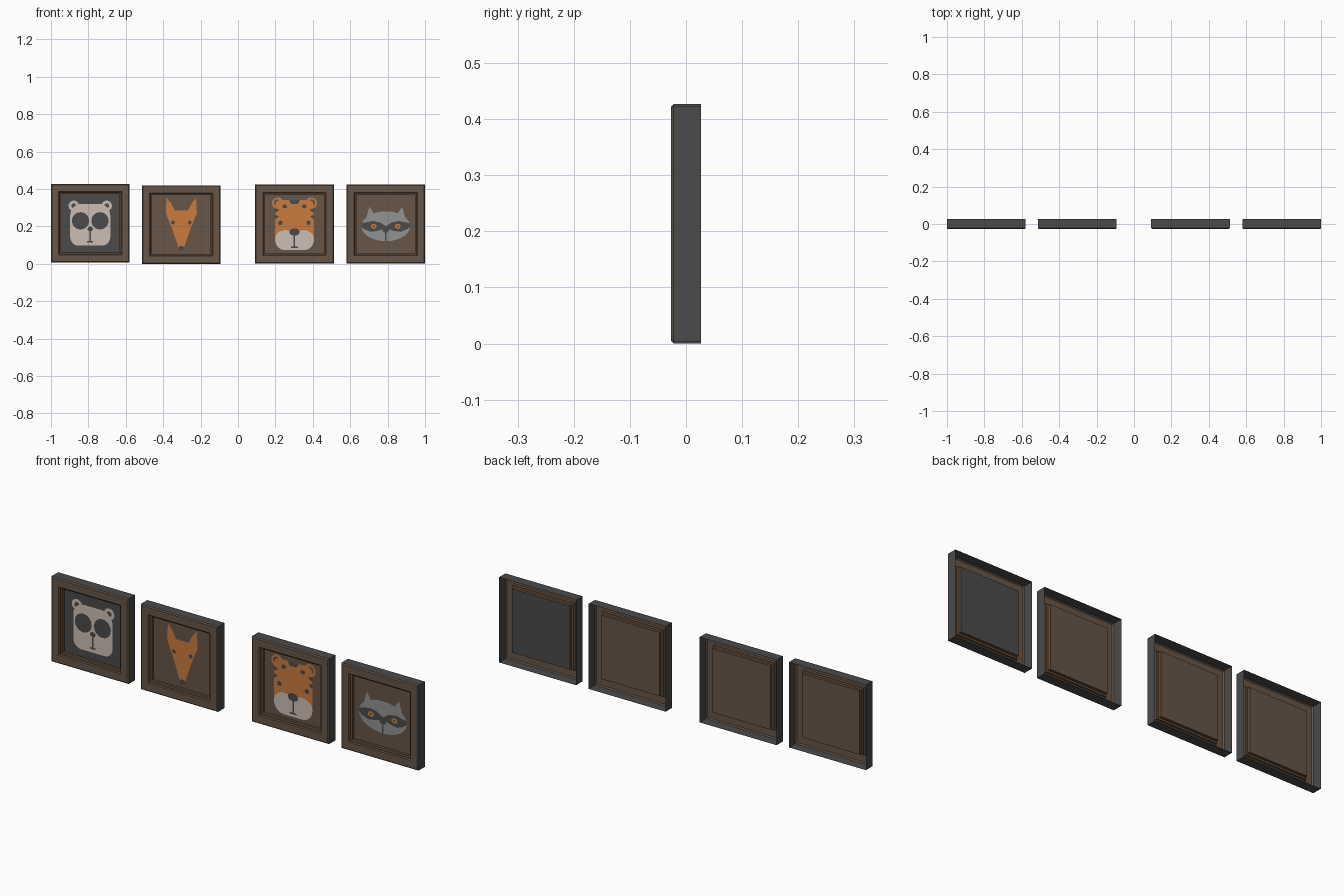
import bpy, bmesh, math

if "Cube" in bpy.data.objects:
    bpy.data.objects.remove(bpy.data.objects["Cube"])

COLORS = {
    "walnut wood": (0.135, 0.092, 0.063),
    "brown trim": (0.13, 0.072, 0.040),
    "charcoal": (0.069, 0.069, 0.069),
    "cream": (0.61, 0.515, 0.456),
    "orange": (0.59, 0.20, 0.048),
    "grey": (0.29, 0.29, 0.29),
}
MATS = {}
for name, rgb in COLORS.items():
    MATS[name] = bpy.data.materials.new(name)
    MATS[name].diffuse_color = (*rgb, 1)

PANEL_Y = 0.0
LAYER = 0.0006


def make_object(name, bm, mats):
    me = bpy.data.meshes.new(name)
    bm.to_mesh(me)
    bm.free()
    for m in mats:
        me.materials.append(MATS[m])
    ob = bpy.data.objects.new(name, me)
    bpy.context.collection.objects.link(ob)


def frame(name, cx, cz, panel):
    """Open-backed shell: nested square loops from back edge to recessed panel."""
    profile = [(0.21, 0.026), (0.21, -0.023), (0.205, -0.028), (0.169, -0.028),
               (0.165, -0.023), (0.165, -0.016), (0.157, -0.014), (0.157, PANEL_Y)]
    band_mat = [1, 0, 0, 0, 2, 2, 2]
    bm = bmesh.new()
    loops = [[bm.verts.new((cx + sx * h, y, cz + sz * h))
              for sx, sz in ((-1, -1), (1, -1), (1, 1), (-1, 1))] for h, y in profile]
    for a, b, m in zip(loops, loops[1:], band_mat):
        for i in range(4):
            j = (i + 1) % 4
            bm.faces.new((a[i], a[j], b[j], b[i])).material_index = m
    bm.faces.new(loops[-1]).material_index = 3
    make_object(name, bm, ["walnut wood", "charcoal", "brown trim", panel])


def ell(x, z, rx, rz=None, a0=0, a1=360, n=32):
    rz = rz or rx
    n_end = n if a1 - a0 == 360 else n + 1
    return [(x + rx * math.cos(math.radians(a0 + (a1 - a0) * i / n)),
             z + rz * math.sin(math.radians(a0 + (a1 - a0) * i / n))) for i in range(n_end)]


def rect(x0, z0, x1, z1):
    return [(x0, z0), (x1, z0), (x1, z1), (x0, z1)]


def rounded(hw, z0, z1, r0, r1):
    """Rounded box with separate bottom and top corner radii."""
    return (ell(hw - r0, z0 + r0, r0, None, -90, 0, 8) + ell(hw - r1, z1 - r1, r1, None, 0, 90, 8)
            + ell(r1 - hw, z1 - r1, r1, None, 90, 180, 8) + ell(r0 - hw, z0 + r0, r0, None, 180, 270, 8))


def plate(name, c, level, mat, *shapes, mirror=False):
    """Flat painted shapes just in front of the panel, facing -y."""
    bm = bmesh.new()
    todo = list(shapes)
    if mirror:
        todo += [[(-x, z) for x, z in s] for s in shapes]
    for s in todo:
        f = bm.faces.new([bm.verts.new((c[0] + x, PANEL_Y - LAYER * level, c[1] + z)) for x, z in s])
        f.normal_update()
        if f.normal.y > 0:
            f.normal_flip()
    make_object(name, bm, [mat])


def mouth(name, c, z0, z1, w):
    plate(name, c, 4, "charcoal", rect(-0.005, z0, 0.005, z1))
    plate(name + "_bar", c, 5, "charcoal", rect(-w, z0, w, z0 + 0.008))


# Panda picture
c = (-0.79, 0.217)
frame("panda_frame", *c, "walnut wood")
plate("panda_background", c, 1, "charcoal", rect(-0.157, -0.157, 0.157, 0.157))
plate("panda_ears", c, 2, "cream", ell(0.088, 0.093, 0.028), mirror=True)
plate("panda_ear_centres", c, 3, "charcoal", ell(0.088, 0.093, 0.013), mirror=True)
plate("panda_face", c, 4, "cream", rounded(0.107, -0.12, 0.103, 0.045, 0.06))
plate("panda_eyes", c, 5, "charcoal", ell(0.052, 0.013, 0.046), mirror=True)
plate("panda_nose", c, 6, "charcoal", ell(0, -0.03, 0.015, 0.012))
plate("panda_mouth", c, 5, "charcoal", rect(-0.004, -0.1, 0.004, -0.03))
plate("panda_mouth_bar", c, 6, "charcoal", rect(-0.016, -0.103, 0.016, -0.095))

# Fox picture
c = (-0.303, 0.21)
frame("fox_frame", *c, "walnut wood")
half = [(0.012, -0.13), (0.05, -0.02), (0.083, 0.06), (0.079, 0.143), (0.055, 0.115), (0.035, 0.075)]
plate("fox_face", c, 2, "orange", half + [(-x, z) for x, z in reversed(half)])
plate("fox_eyes", c, 3, "charcoal", ell(0.045, 0.011, 0.01), mirror=True)
plate("fox_nose", c, 4, "charcoal", ell(0, -0.127, 0.016, 0.013))

# Tiger picture
c = (0.302, 0.213)
frame("tiger_frame", *c, "walnut wood")
plate("tiger_ears", c, 1, "orange", ell(0.09, 0.112, 0.031), mirror=True)
plate("tiger_ear_centres", c, 2, "walnut wood", ell(0.093, 0.114, 0.018), mirror=True)
plate("tiger_face", c, 3, "orange", rounded(0.104, -0.08, 0.128, 0.02, 0.03))
plate("tiger_muzzle", c, 4, "cream", ell(0.048, -0.08, 0.057, 0.047), mirror=True)
plate("tiger_chin", c, 5, "cream", rounded(0.104, -0.14, -0.06, 0.055, 0.02))
plate("tiger_stripes", c, 5, "charcoal",
      [(0.1045, 0.085), (0.08, 0.075), (0.1045, 0.06)],
      [(0.1045, 0.05), (0.083, 0.04), (0.1045, 0.025)],
      ell(0.052, 0.094, 0.013, 0.01), mirror=True)
plate("tiger_brow_stripe", c, 5, "charcoal", [(-0.03, 0.128), (-0.018, 0.108), (0.018, 0.108), (0.03, 0.128)])
plate("tiger_eyes", c, 6, "charcoal", ell(0.075, 0.006, 0.012), mirror=True)
plate("tiger_nose", c, 7, "charcoal", ell(0, -0.043, 0.028, 0.02))
plate("tiger_mouth", c, 6, "charcoal", rect(-0.004, -0.123, 0.004, -0.045))
plate("tiger_mouth_bar", c, 7, "charcoal", rect(-0.018, -0.127, 0.018, -0.119))

# Raccoon picture: dark backing board with a wood face
c = (0.79, 0.213)
frame("raccoon_frame", *c, "charcoal")
plate("raccoon_background", c, 1, "walnut wood", rect(-0.157, -0.157, 0.157, 0.157))
plate("raccoon_ears", c, 2, "grey", [(0.06, 0.05), (0.105, 0.03), (0.088, 0.092)], mirror=True)
plate("raccoon_face", c, 3, "grey", ell(0, -0.012, 0.13, 0.08))
plate("raccoon_mask", c, 4, "charcoal",
      [(0.0, -0.012), (0.03, 0.008), (0.07, 0.016), (0.128, 0.004), (0.132, -0.012),
       (0.115, -0.028), (0.08, -0.042), (0.04, -0.036), (0.0, -0.022)], mirror=True)
plate("raccoon_eyes", c, 5, "orange", ell(0.064, -0.012, 0.016, 0.013), mirror=True)
plate("raccoon_pupils", c, 6, "charcoal", ell(0.064, -0.012, 0.005), mirror=True)
plate("raccoon_nose", c, 5, "charcoal", ell(0, -0.032, 0.018, 0.014))
plate("raccoon_mouth", c, 6, "charcoal", rect(-0.004, -0.09, 0.004, -0.03))

# Rest the lowest frame on the ground
for ob in bpy.data.objects:
    ob.location.y = 0.001

for m in bpy.data.materials:
    if m.users and not m.is_grease_pencil:
        m.use_nodes = True
        m.node_tree.nodes["Principled BSDF"].inputs["Base Color"].default_value = m.diffuse_color
